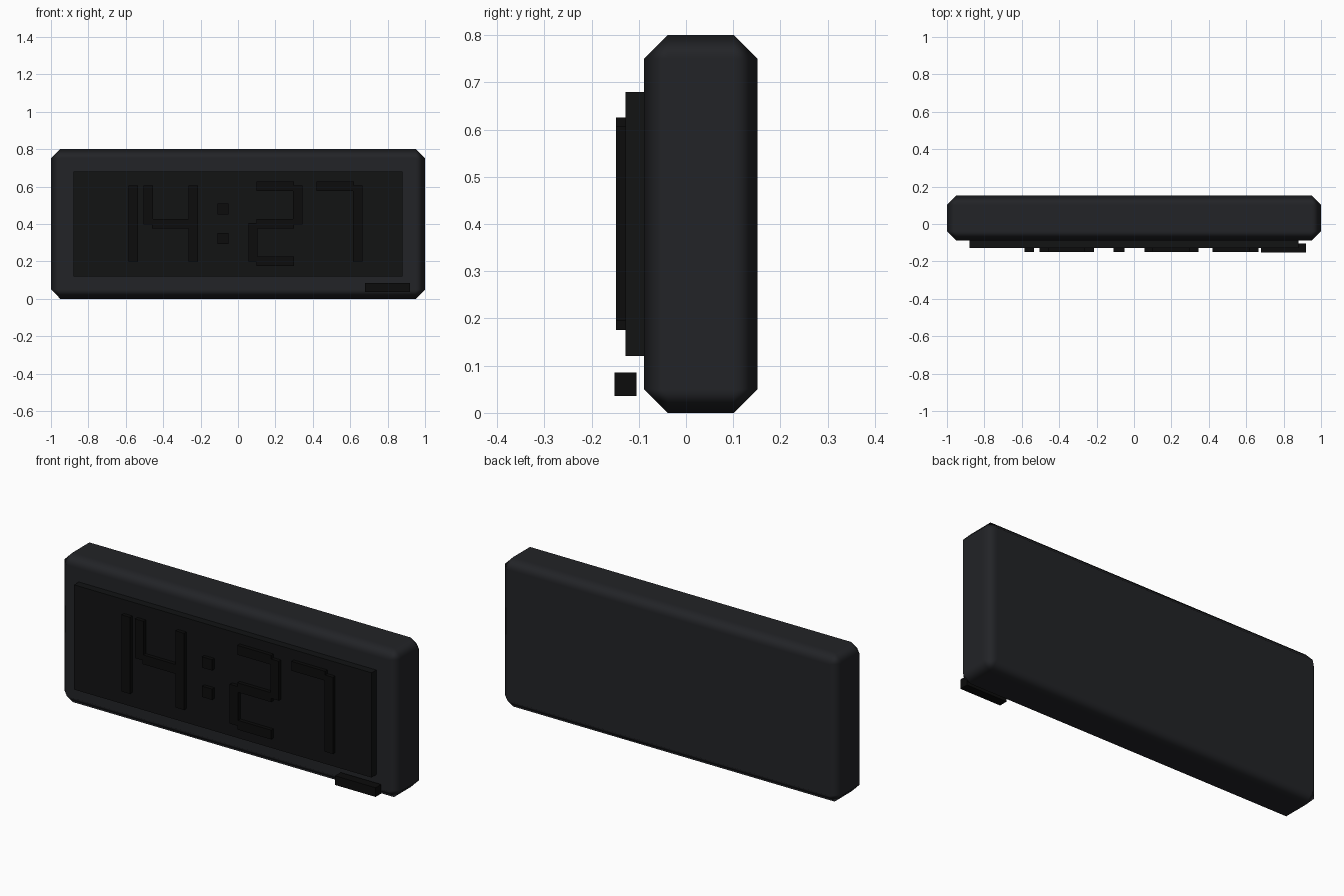
import bpy

if "Cube" in bpy.data.objects:
    bpy.data.objects.remove(bpy.data.objects["Cube"])


def material(name, rgb):
    m = bpy.data.materials.new(name)
    m.diffuse_color = (*rgb, 1)
    m.use_nodes = True
    m.node_tree.nodes["Principled BSDF"].inputs["Base Color"].default_value = m.diffuse_color
    return m


CASE = material("case_grey", (0.016, 0.017, 0.02))
GLASS = material("screen_black", (0.006, 0.0065, 0.007))
SEG = material("segment_black", (0.0035, 0.0035, 0.0035))


def box(name, x, y, z, mat):
    """Box from (min, max) ranges on each axis."""
    bpy.ops.mesh.primitive_cube_add(size=1)
    ob = bpy.context.object
    ob.name = name
    ob.location = [(r[0] + r[1]) / 2 for r in (x, y, z)]
    ob.scale = [r[1] - r[0] for r in (x, y, z)]
    bpy.ops.object.transform_apply(location=False, rotation=False, scale=True)
    ob.data.materials.append(mat)
    return ob


# Chamfered case, shaded smoothly across the bevels
case = box("case", (-1, 1), (-0.0885, 0.1515), (0, 0.8), CASE)
for p in case.data.polygons:
    p.use_smooth = True
bevel = case.modifiers.new("chamfer", "BEVEL")
bevel.width = 0.05
bevel.segments = 1
bevel.harden_normals = True

# Raised screen
box("screen", (-0.88, 0.88), (-0.1285, -0.08), (0.12, 0.68), GLASS)

# Button bar standing just in front of the case
box("button", (0.68, 0.92), (-0.1515, -0.1045), (0.036, 0.085), SEG)

# Seven-segment digits: offset of centre (x, z) and half size of each segment
FRONT, BACK, MID, T = -0.1485, -0.12, 0.401, 0.025
H, V = (0.1, T), (T, 0.105)
SEGMENTS = {
    "top": (0, 0.2, H), "middle": (0, 0, H), "bottom": (0, -0.2, H),
    "upper_left": (-0.12, 0.1, V), "upper_right": (0.12, 0.1, V),
    "lower_left": (-0.12, -0.1, V), "lower_right": (0.12, -0.1, V),
}
DIGITS = [
    (-0.68, ("upper_right", "lower_right")),
    (-0.36, ("upper_left", "upper_right", "middle", "lower_right")),
    (0.20, ("top", "upper_right", "middle", "lower_left", "bottom")),
    (0.52, ("top", "upper_right", "lower_right")),
]
for i, (cx, parts) in enumerate(DIGITS, 1):
    for part in parts:
        dx, dz, (hx, hz) = SEGMENTS[part]
        x, z = cx + dx, MID + dz
        box(f"digit_{i}_{part}", (x - hx, x + hx), (FRONT, BACK), (z - hz, z + hz), SEG)

# Colon dots
for name, z in (("colon_upper", 0.48), ("colon_lower", 0.323)):
    box(name, (-0.109, -0.05), (FRONT, BACK), (z - 0.029, z + 0.029), SEG)
